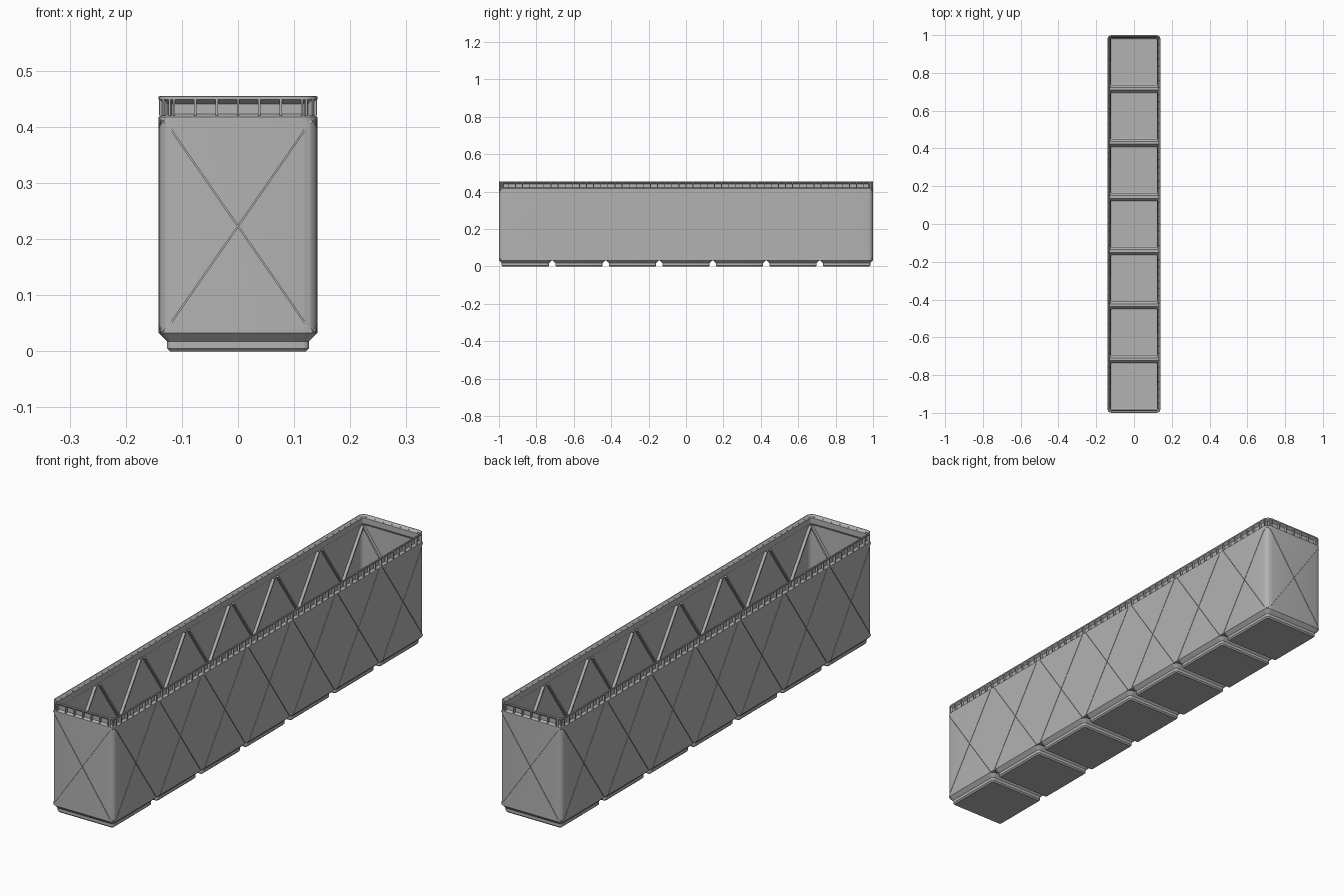
import bpy, bmesh, math
from mathutils import Matrix, Vector

cube = bpy.data.objects.get("Cube")
if cube:
    bpy.data.objects.remove(cube, do_unlink=True)

HX, HY = 0.1413, 1.0        # half width, half length
R = 0.0256                  # corner radius
CELLS = 7
PITCH = 0.2862
centres = [(i - 3) * PITCH for i in range(CELLS)]

grey = bpy.data.materials.new("plain grey")
grey.use_nodes = True
grey.diffuse_color = (0.45, 0.45, 0.45, 1)
grey.node_tree.nodes["Principled BSDF"].inputs["Base Color"].default_value = grey.diffuse_color


def finish(name, bm, smooth=False):
    bmesh.ops.recalc_face_normals(bm, faces=bm.faces)
    mesh = bpy.data.meshes.new(name)
    bm.to_mesh(mesh)
    bm.free()
    obj = bpy.data.objects.new(name, mesh)
    bpy.context.collection.objects.link(obj)
    mesh.materials.append(grey)
    if smooth:
        shade(obj)
    return obj


def shade(obj):
    bpy.ops.object.select_all(action='DESELECT')
    obj.select_set(True)
    bpy.context.view_layer.objects.active = obj
    bpy.ops.object.shade_smooth_by_angle(angle=math.radians(25))


def ring(bm, hx, hy, inset, z, cy=0, seg=6):
    """Rounded rectangle, drawn in by inset."""
    r = max(R - inset, 0.004)
    verts = []
    for q, (sx, sy) in enumerate([(1, 1), (-1, 1), (-1, -1), (1, -1)]):
        for k in range(seg + 1):
            a = (q + k / seg) * math.pi / 2
            verts.append(bm.verts.new((sx * (hx - inset - r) + r * math.cos(a),
                                       cy + sy * (hy - inset - r) + r * math.sin(a), z)))
    return verts


def loft(bm, hx, hy, profile, cy=0, closed=False):
    rings = [ring(bm, hx, hy, i, z, cy) for i, z in profile]
    pairs = list(zip(rings, rings[1:]))
    if closed:
        pairs.append((rings[-1], rings[0]))
    else:
        bm.faces.new(rings[0])
        bm.faces.new(rings[-1])
    for a, b in pairs:
        for k in range(len(a)):
            n = (k + 1) % len(a)
            bm.faces.new((a[k], a[n], b[n], b[k]))


def box(bm, matrix, size):
    bmesh.ops.create_cube(bm, size=1, matrix=matrix @ Matrix.Diagonal((*size, 1)))


# Wall panels as (centre, turn about z): local x runs along the wall, -y faces out
panels = [(Vector((s * HX, c, 0)), s * math.pi / 2) for s in (1, -1) for c in centres]
panels += [(Vector((0, -HY, 0)), 0), (Vector((0, HY, 0)), math.pi)]


def crosses(bm, width, near, far):
    """A diagonal cross on every wall panel, between two depths."""
    low, high, half = 0.034, 0.412, 0.131
    length = math.hypot(2 * half, high - low)
    tilt = math.atan2(high - low, 2 * half)
    for pos, turn in panels:
        for s in (1, -1):
            m = (Matrix.Translation(pos) @ Matrix.Rotation(turn, 4, 'Z')
                 @ Matrix.Translation((0, (near + far) / 2, (low + high) / 2))
                 @ Matrix.Rotation(-s * tilt, 4, 'Y'))
            box(bm, m, (length, far - near, width))


# Outer wall with recessed neck and stacking lip
bm = bmesh.new()
loft(bm, HX, HY, [(0, 0.0324), (0, 0.418), (0.010, 0.423), (0.010, 0.441), (0, 0.449),
                  (0, 0.454), (0.002, 0.455), (0.004, 0.455), (0.013, 0.444),
                  (0.013, 0.423), (0.004, 0.41), (0.004, 0.0324)], closed=True)
wall = finish("outer_wall", bm)

# Fine diagonal slits in the outside of the wall
bm = bmesh.new()
crosses(bm, 0.002, -0.01, 0.003)
cutter = finish("slit_cutter", bm)
cutter.hide_render = True
mod = wall.modifiers.new("slits", 'BOOLEAN')
mod.operation, mod.object, mod.solver = 'DIFFERENCE', cutter, 'EXACT'
mod.use_self = True
bpy.context.view_layer.objects.active = wall
bpy.ops.object.modifier_apply(modifier=mod.name)
bpy.data.objects.remove(cutter, do_unlink=True)
shade(wall)

# Diagonal ribs inside, behind the slits
bm = bmesh.new()
crosses(bm, 0.006, 0.0036, 0.016)
finish("inner_cross_ribs", bm)

# Hollow feet
for n, cy in enumerate(centres, 1):
    bm = bmesh.new()
    loft(bm, HX, HX, [(0.0201, 0), (0.0147, 0.0055), (0.0147, 0.0177), (0, 0.0324),
                      (0, 0.036), (0.004, 0.038), (0.0187, 0.022), (0.0187, 0.007),
                      (0.022, 0.005)], cy)
    finish(f"foot_{n}", bm, True)

# Floor ridges between neighbouring feet
bm = bmesh.new()
for a, b in zip(centres, centres[1:]):
    ends = []
    for x in (-HX + 0.002, HX - 0.002):
        ends.append([bm.verts.new((x, (a + b) / 2 + y, z)) for y, z in
                     [(-0.0125, 0.0324), (0.0125, 0.0324), (0.007, 0.039), (-0.007, 0.039)]])
    bm.faces.new(ends[0])
    bm.faces.new(ends[1])
    for k in range(4):
        j = (k + 1) % 4
        bm.faces.new((ends[0][k], ends[0][j], ends[1][j], ends[1][k]))
finish("floor_ridges", bm)

# Small upright ribs around the neck
bm = bmesh.new()
step, depth, zc, tall = 0.038, 0.0105, 0.4345, 0.029
for s in (1, -1):
    for k in range(-3, 4):
        box(bm, Matrix.Translation((k * step, s * (HY - 0.0055), zc)), (0.004, depth, tall))
    for k in range(-25, 26):
        box(bm, Matrix.Translation((s * (HX - 0.0055), k * step, zc)), (depth, 0.004, tall))
    for t in (1, -1):
        for deg in (15, 45, 75):
            a = math.radians(deg)
            x = s * (HX - R + (R - 0.0055) * math.cos(a))
            y = t * (HY - R + (R - 0.0055) * math.sin(a))
            m = Matrix.Translation((x, y, zc)) @ Matrix.Rotation(s * t * a, 4, 'Z')
            box(bm, m, (depth, 0.004, tall))
finish("neck_ribs", bm)
